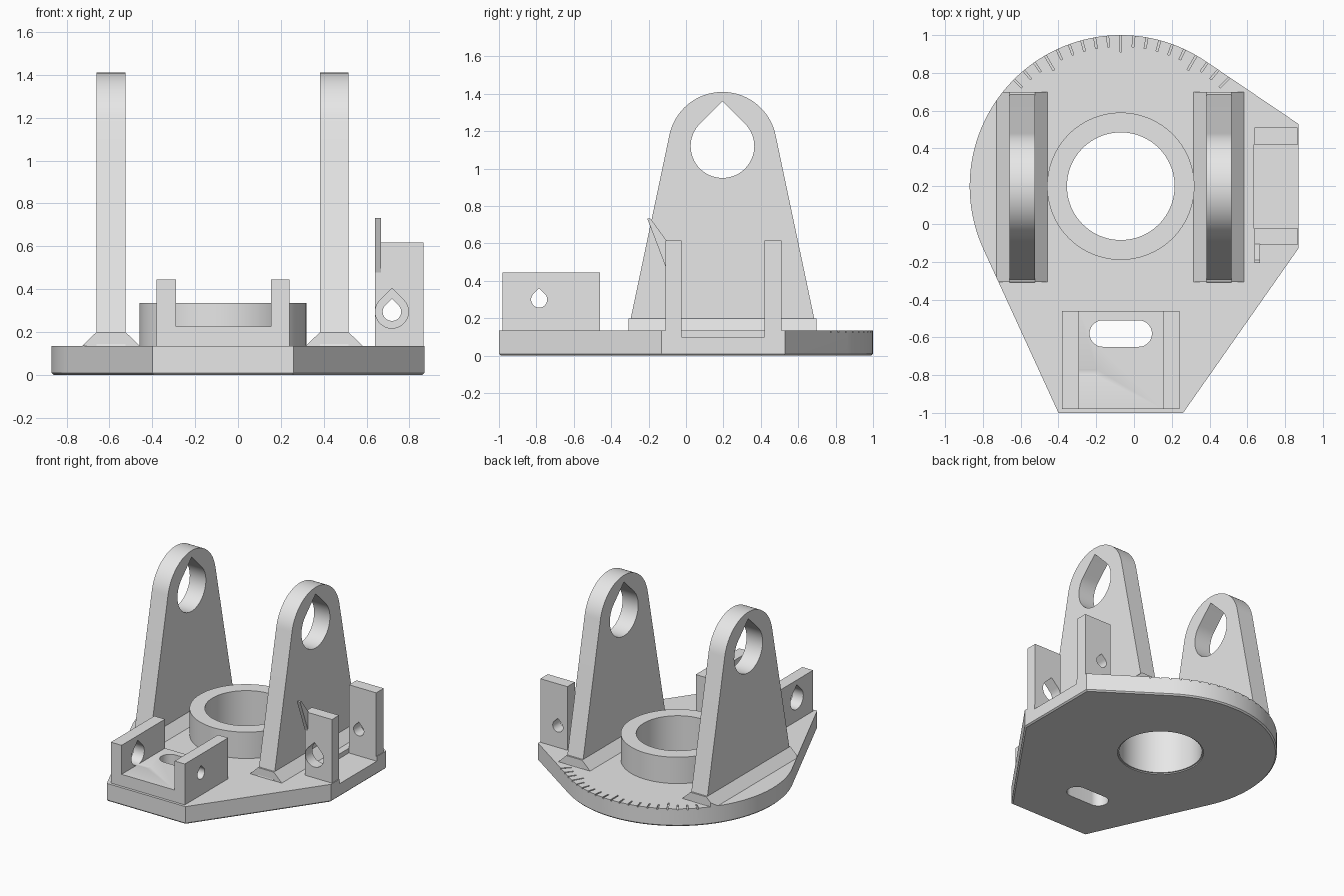
import bpy, bmesh
from math import sin, cos, radians, sqrt
from mathutils import Vector
from mathutils.geometry import convex_hull_2d

if "Cube" in bpy.data.objects:
    bpy.data.objects.remove(bpy.data.objects["Cube"], do_unlink=True)

grey = bpy.data.materials.new("light_grey")
grey.use_nodes = True
grey.diffuse_color = (0.8, 0.8, 0.8, 1)
grey.node_tree.nodes["Principled BSDF"].inputs["Base Color"].default_value = (0.8, 0.8, 0.8, 1)

CX, CY = -0.07, 0.2      # bore centre
TOP = 0.135              # plate top
SINK = 0.13              # parts start slightly inside the plate
parts = []


def arc(cx, cy, r, start=0, end=360, n=96):
    closed = end - start == 360
    steps = n if closed else n + 1
    return [(cx + r * cos(radians(start + (end - start) * i / n)),
             cy + r * sin(radians(start + (end - start) * i / n))) for i in range(steps)]


def hull(points):
    return [points[i] for i in convex_hull_2d([Vector(p) for p in points])]


def rect(x0, x1, y0, y1):
    return [(x0, y0), (x1, y0), (x1, y1), (x0, y1)]


def teardrop(cx, cy, r):
    return arc(cx, cy, r, 135, 405, 48) + [(cx, cy + r * sqrt(2))]


def prism(name, outline, axis, a, b, chamfer=0):
    """Extrude a 2D outline along an axis from a to b."""
    place = {"X": lambda u, v, t: (t, u, v),
             "Y": lambda u, v, t: (u, t, v),
             "Z": lambda u, v, t: (u, v, t)}[axis]
    bm = bmesh.new()
    base = bm.faces.new([bm.verts.new(place(u, v, a)) for u, v in outline])
    ext = bmesh.ops.extrude_face_region(bm, geom=[base], use_keep_orig=True)
    moved = [e for e in ext["geom"] if isinstance(e, bmesh.types.BMVert)]
    bmesh.ops.translate(bm, verts=moved, vec=Vector(place(0, 0, b - a)))
    if chamfer:
        bmesh.ops.bevel(bm, geom=list(base.edges), offset=chamfer, segments=1, affect="EDGES")
    bmesh.ops.recalc_face_normals(bm, faces=bm.faces)
    mesh = bpy.data.meshes.new(name)
    bm.to_mesh(mesh)
    bm.free()
    obj = bpy.data.objects.new(name, mesh)
    bpy.context.collection.objects.link(obj)
    return obj


def part(*args, **kw):
    obj = prism(*args, **kw)
    obj.data.materials.append(grey)
    parts.append(obj)
    return obj


def cut(obj, cutter, operation="DIFFERENCE"):
    """Apply a boolean and remove the cutter."""
    cutter.hide_render = True
    mod = obj.modifiers.new("cut", "BOOLEAN")
    mod.operation, mod.solver, mod.object = operation, "EXACT", cutter
    dg = bpy.context.evaluated_depsgraph_get()
    mesh = bpy.data.meshes.new_from_object(obj.evaluated_get(dg))
    obj.modifiers.clear()
    obj.data = mesh
    bpy.data.objects.remove(cutter, do_unlink=True)


# Base plate: round back drawn out to straight edges
outline = hull(arc(CX, CY, 0.8, n=128) +
               [(0.87, 0.53), (0.87, -0.13), (0.26, -1), (-0.4, -1)])
plate = part("base_plate", outline, "Z", 0, TOP, chamfer=0.01)
bore = arc(CX, CY, 0.285)
slot = arc(-0.165, -0.58, 0.07, 90, 270, 24) + arc(0.025, -0.58, 0.07, -90, 90, 24)
cut(plate, prism("bore_cutter", bore, "Z", -0.1, 0.5))
cut(plate, prism("bore_chamfer_cutter", arc(CX, CY, 0.295), "Z", -0.1, 0.008))
cut(plate, prism("slot_cutter", slot, "Z", -0.1, 0.5))
cut(plate, prism("recess_cutter", rect(0.635, 1, -0.025, 0.42), "Z", 0.1, 0.3))

# Engraved angle scale on the round back edge
for deg in range(-45, 46, 5):
    inner = 0.71 if deg % 30 == 0 else 0.74
    d = Vector((sin(radians(deg)), cos(radians(deg))))
    side = Vector((d.y, -d.x)) * 0.005
    c = Vector((CX, CY))
    tick = [c + d * inner - side, c + d * 0.82 - side, c + d * 0.82 + side, c + d * inner + side]
    cut(plate, prism("tick_cutter", tick, "Z", TOP - 0.01, TOP + 0.05))

# Collar around the bore
collar = part("collar", arc(CX, CY, 0.39), "Z", SINK, 0.335)
cut(collar, prism("bore_cutter", bore, "Z", 0, 0.5))

# Two uprights with teardrop bearing holes and flared feet
for side, x0, x1 in (("right", -0.66, -0.525), ("left", 0.383, 0.515)):
    profile = hull(arc(0.195, 1.12, 0.29) + [(-0.31, SINK), (0.7, SINK)])
    upright = part(side + "_upright", profile, "X", x0, x1)
    cut(upright, prism("bearing_cutter", teardrop(0.195, 1.12, 0.17), "X", x0 - 0.1, x1 + 0.1))
    foot = [(x0 - 0.067, SINK), (x1 + 0.067, SINK), (x1 + 0.067, TOP),
            (x1, 0.2), (x0, 0.2), (x0 - 0.067, TOP)]
    flare = part(side + "_foot", foot, "Y", -0.307, 0.698)
    cut(flare, prism("outline_cutter", outline, "Z", 0, 0.5), "INTERSECT")

# Front U bracket with a slotted floor and two screw holes
channel = [(-0.38, SINK), (0.24, SINK), (0.24, 0.445), (0.155, 0.445),
           (0.155, 0.225), (-0.29, 0.225), (-0.29, 0.445), (-0.38, 0.445)]
bracket = part("front_bracket", channel, "Y", -0.98, -0.46)
cut(bracket, prism("slot_cutter", slot, "Z", 0, 0.4))
cut(bracket, prism("large_hole_cutter", teardrop(-0.785, 0.3, 0.077), "X", -0.5, -0.2))
cut(bracket, prism("small_hole_cutter", teardrop(-0.785, 0.3, 0.043), "X", 0.1, 0.4))

# Side bracket walls
for name, y0, y1, r in (("side_wall_front", -0.11, -0.025, 0.077),
                        ("side_wall_back", 0.42, 0.51, 0.043)):
    wall = part(name, rect(0.638, 0.865, SINK, 0.617), "Y", y0, y1)
    cut(wall, prism("hole_cutter", teardrop(0.718, 0.295, r), "Y", y0 - 0.1, y1 + 0.1))

# Pointer blade on the front side wall
part("pointer", [(-0.105, 0.465), (-0.105, 0.617), (-0.19, 0.733), (-0.207, 0.733)],
     "X", 0.638, 0.666)

# Smooth curved faces, keep sharp edges
bpy.ops.object.select_all(action="DESELECT")
for obj in parts:
    obj.select_set(True)
bpy.context.view_layer.objects.active = plate
bpy.ops.object.shade_smooth_by_angle(angle=radians(25))
